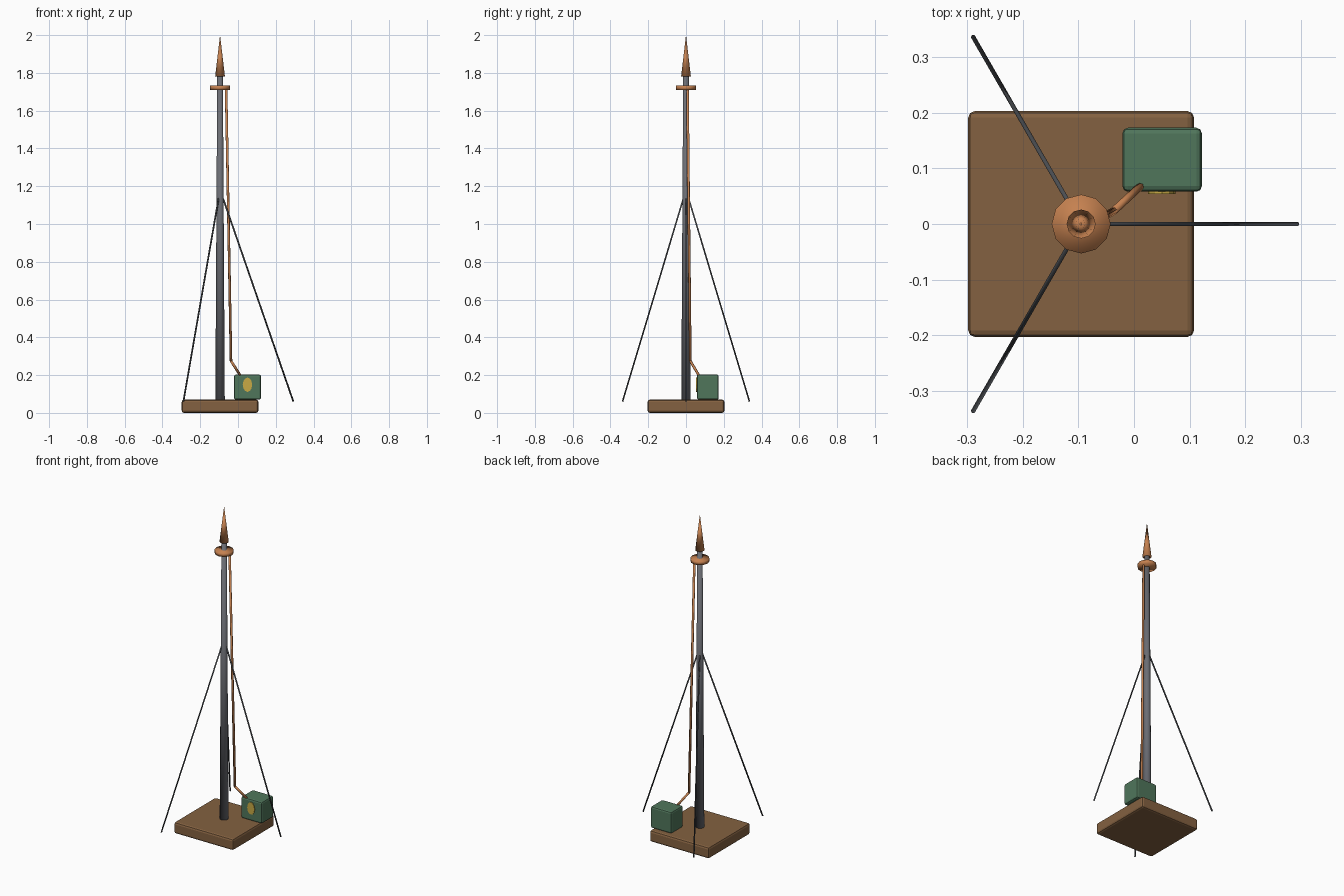
import bpy, math
from mathutils import Vector

if "Cube" in bpy.data.objects:
    bpy.data.objects.remove(bpy.data.objects["Cube"])

MX = -0.095  # mast axis


def material(name, rgb):
    m = bpy.data.materials.new(name)
    m.diffuse_color = (*rgb, 1)
    m.use_nodes = True
    m.node_tree.nodes["Principled BSDF"].inputs["Base Color"].default_value = m.diffuse_color
    return m


WOOD = material("brown wood", (0.23, 0.12, 0.052))
GREEN = material("green paint", (0.08, 0.18, 0.105))
STEEL = material("grey steel", (0.15, 0.155, 0.175))
CABLE = material("dark cable", (0.07, 0.076, 0.085))
COPPER = material("copper", (0.56, 0.22, 0.08))
YELLOW = material("yellow label", (0.58, 0.40, 0.06))


def finish(name, mat, smooth=True):
    ob = bpy.context.object
    ob.name = name
    ob.data.materials.append(mat)
    if smooth:
        bpy.ops.object.shade_smooth()
    return ob


def rod(name, a, b, r1, r2, sides, mat):
    """Tapered rod from point a to point b."""
    a, b = Vector(a), Vector(b)
    d = b - a
    bpy.ops.mesh.primitive_cone_add(vertices=sides, radius1=r1, radius2=r2,
                                    depth=d.length, location=(a + b) / 2,
                                    rotation=d.to_track_quat('Z', 'Y').to_euler())
    return finish(name, mat)


def block(name, lo, hi, bevel, mat):
    """Box between two corners with rounded edges."""
    lo, hi = Vector(lo), Vector(hi)
    bpy.ops.mesh.primitive_cube_add(size=1, location=(lo + hi) / 2)
    ob = finish(name, mat, False)
    ob.scale = hi - lo
    bpy.ops.object.transform_apply(location=False, rotation=False, scale=True)
    mod = ob.modifiers.new("bevel", 'BEVEL')
    mod.width, mod.segments = bevel, 2
    return ob


# Base slab and control box
block("base", (MX - 0.203, -0.203, 0), (MX + 0.203, 0.203, 0.07), 0.012, WOOD)
block("box", (-0.021, 0.058, 0.07), (0.122, 0.173, 0.203), 0.01, GREEN)

# Oval label on the box front
bpy.ops.mesh.primitive_cylinder_add(vertices=12, radius=1, depth=1,
                                    location=(0.05, 0.057, 0.149),
                                    rotation=(math.pi / 2, 0, 0))
label = finish("label", YELLOW, False)
label.scale = (0.025, 0.038, 0.006)

# Mast, collar and spike
rod("mast", (MX, 0, 0.065), (MX, 0, 1.79), 0.025, 0.015, 12, STEEL)
rod("collar", (MX, 0, 1.71), (MX, 0, 1.732), 0.053, 0.053, 12, COPPER)
rod("spike", (MX, 0, 1.78), (MX, 0, 2.0), 0.026, 0.0, 12, COPPER)

# Down conductor in two runs
bend = (-0.037, 0.023, 0.275)
rod("conductor_upper", (-0.063, 0.008, 1.715), bend, 0.007, 0.007, 8, COPPER)
rod("conductor_lower", bend, (0.014, 0.07, 0.195), 0.007, 0.007, 8, COPPER)

# Three guy wires
for i in range(3):
    t = math.radians(120 * i)
    c, s = math.cos(t), math.sin(t)
    rod(f"guy_wire_{i + 1}", (MX + 0.388 * c, 0.388 * s, 0.06),
        (MX + 0.016 * c, 0.016 * s, 1.135), 0.0045, 0.0045, 6, CABLE)
